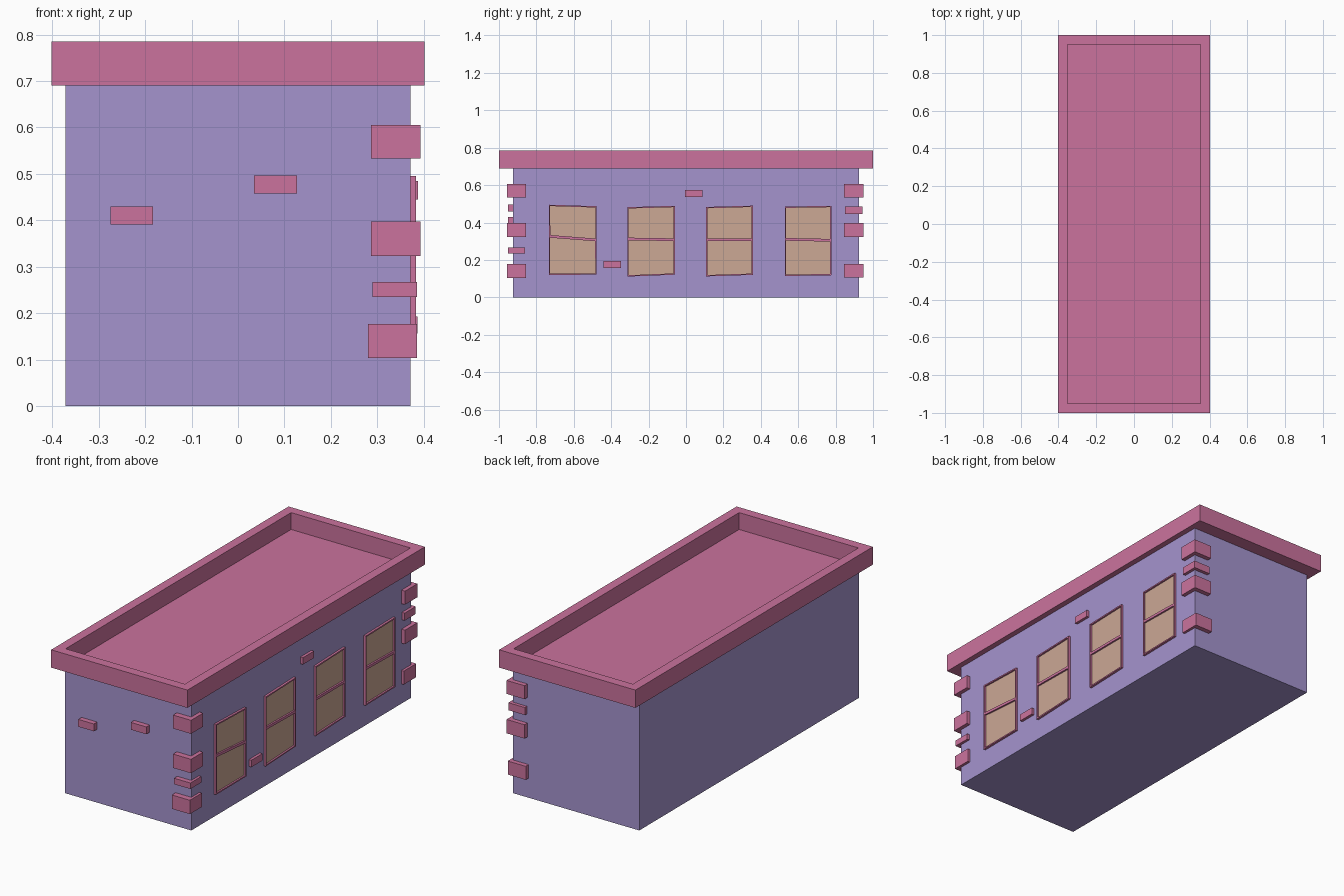
import bpy
import bmesh
from mathutils import Vector

cube = bpy.data.objects.get("Cube")
if cube:
    bpy.data.objects.remove(cube, do_unlink=True)


def material(name, rgb):
    mat = bpy.data.materials.new(name)
    mat.use_nodes = True
    mat.diffuse_color = (*rgb, 1)
    mat.node_tree.nodes["Principled BSDF"].inputs["Base Color"].default_value = (*rgb, 1)
    return mat


pink = material("pink trim", (0.597, 0.171, 0.337))
purple = material("purple wall", (0.376, 0.296, 0.617))
tan = material("tan glass", (0.604, 0.392, 0.301))


def finish(bm, name, *mats):
    mesh = bpy.data.meshes.new(name)
    bm.to_mesh(mesh)
    bm.free()
    for mat in mats:
        mesh.materials.append(mat)
    obj = bpy.data.objects.new(name, mesh)
    bpy.context.collection.objects.link(obj)


def box_mesh(x, y, z):
    """Box from three (min, max) ranges."""
    bm = bmesh.new()
    bmesh.ops.create_cube(bm, size=1)
    for v in bm.verts:
        v.co = [r[0] if c < 0 else r[1] for c, r in zip(v.co, (x, y, z))]
    return bm


WALL_X, WALL_Y, WALL_TOP = 0.372, 0.925, 0.69

# Walls
finish(box_mesh((-WALL_X, WALL_X), (-WALL_Y, WALL_Y), (0, WALL_TOP)), "walls", purple)

# Overhanging parapet with a sunken roof
bm = box_mesh((-0.402, 0.402), (-1, 1), (WALL_TOP, 0.785))
bm.normal_update()
top = max(bm.faces, key=lambda f: f.calc_center_median().z)
bmesh.ops.inset_region(bm, faces=[top], thickness=0.071)
bmesh.ops.inset_individual(bm, faces=[top], thickness=0, depth=-0.09)
finish(bm, "parapet_roof", pink)

# Corner stones wrapping the two right-hand corners: x range, y range, z range
front_stones = [
    ((0.287, 0.393), (-0.957, -0.855), (0.533, 0.605)),
    ((0.287, 0.393), (-0.957, -0.855), (0.323, 0.397)),
    ((0.29, 0.386), (-0.952, -0.86), (0.235, 0.267)),
    ((0.28, 0.386), (-0.957, -0.855), (0.103, 0.177)),
]
back_stones = [
    ((0.287, 0.393), (0.845, 0.95), (0.533, 0.605)),
    ((0.29, 0.388), (0.85, 0.943), (0.445, 0.485)),
    ((0.287, 0.393), (0.845, 0.95), (0.323, 0.397)),
    ((0.28, 0.386), (0.845, 0.95), (0.105, 0.177)),
]
for prefix, stones in (("front", front_stones), ("back", back_stones)):
    for i, ranges in enumerate(stones):
        finish(box_mesh(*ranges), f"{prefix}_corner_stone_{i + 1}", pink)

# Loose bricks standing out of the front and side walls
for i, (x, z) in enumerate([(0.035, 0.458), (-0.275, 0.391)]):
    finish(box_mesh((x, x + 0.092), (-0.953, -0.91), (z, z + 0.039)), f"front_brick_{i + 1}", pink)
for i, (y, z) in enumerate([(-0.005, 0.537), (-0.44, 0.156)]):
    finish(box_mesh((0.36, 0.387), (y, y + 0.092), (z, z + 0.037)), f"side_brick_{i + 1}", pink)


def window(name, y0, y1, left, right):
    """Slightly crooked two-pane window; left and right are bottom, bar and top heights."""
    bm = bmesh.new()
    rows = [[bm.verts.new((0.384, y, z)) for y, z in ((y0, a), (y1, b))]
            for a, b in zip(left, right)]
    panes = [bm.faces.new((lo[0], lo[1], hi[1], hi[0])) for lo, hi in zip(rows, rows[1:])]
    bm.normal_update()
    # Outer rim back to the wall
    rim = [e for e in bm.edges if e.is_boundary]
    ext = bmesh.ops.extrude_edge_only(bm, edges=rim)["geom"]
    verts = [g for g in ext if isinstance(g, bmesh.types.BMVert)]
    bmesh.ops.translate(bm, verts=verts, vec=Vector((-0.014, 0, 0)))
    bm.normal_update()
    # Panes set back inside the frame
    bmesh.ops.inset_individual(bm, faces=panes, thickness=0.01)
    bmesh.ops.inset_individual(bm, faces=panes, thickness=0, depth=-0.009)
    for f in panes:
        f.material_index = 1
    finish(bm, name, pink, tan)


window("window_1", -0.733, -0.478, (0.12, 0.326, 0.495), (0.121, 0.307, 0.487))
window("window_2", -0.314, -0.06, (0.111, 0.312, 0.482), (0.121, 0.308, 0.489))
window("window_3", 0.107, 0.357, (0.112, 0.308, 0.483), (0.12, 0.308, 0.49))
window("window_4", 0.528, 0.777, (0.114, 0.31, 0.485), (0.118, 0.305, 0.489))
